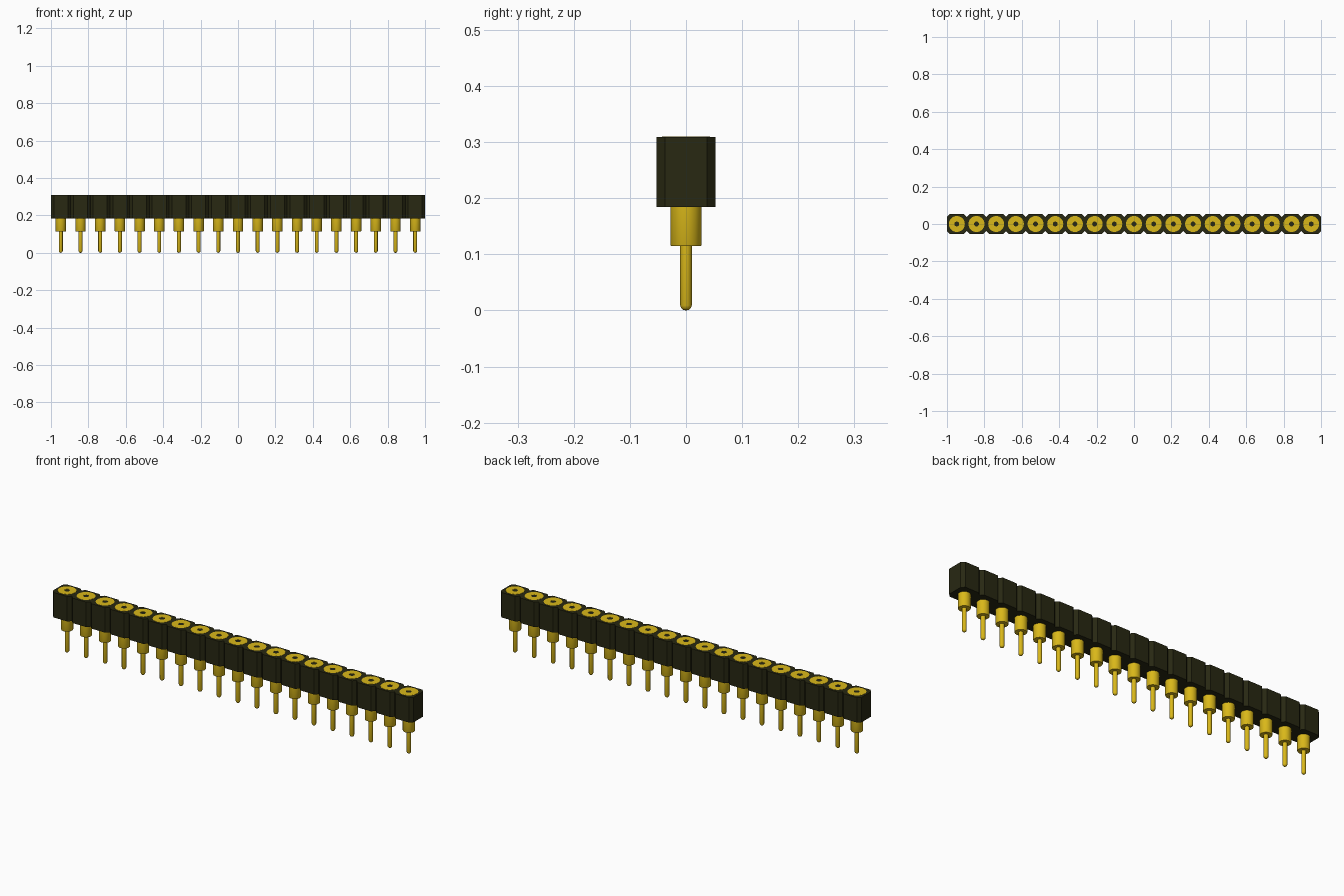
import bpy, bmesh, math

cube = bpy.data.objects.get("Cube")
if cube:
    bpy.data.objects.remove(cube, do_unlink=True)

COUNT = 19
PITCH = 2.0 / COUNT
HALF = PITCH / 2
CHAMFER = 0.015
BODY_BOTTOM, BODY_TOP = 0.184, 0.309


def make_material(name, color):
    mat = bpy.data.materials.new(name)
    mat.use_nodes = True
    mat.diffuse_color = color
    bsdf = mat.node_tree.nodes["Principled BSDF"]
    bsdf.inputs["Base Color"].default_value = color
    bsdf.inputs["Roughness"].default_value = 0.5
    return mat


def finish_mesh(bm, name, mat):
    bmesh.ops.recalc_face_normals(bm, faces=bm.faces[:])
    mesh = bpy.data.meshes.new(name)
    bm.to_mesh(mesh)
    bm.free()
    mesh.materials.append(mat)
    return mesh


def add_object(name, mesh, x=0.0):
    ob = bpy.data.objects.new(name, mesh)
    ob.location.x = x
    bpy.context.collection.objects.link(ob)
    return ob


def lathe(profile, segments):
    """Revolve (radius, height) points about z; zero radius closes the end."""
    bm = bmesh.new()
    rings = []
    for r, z in profile:
        n = segments if r > 0 else 1
        rings.append([bm.verts.new((r * math.cos(2 * math.pi * i / segments),
                                    r * math.sin(2 * math.pi * i / segments), z))
                      for i in range(n)])
    for a, b in zip(rings, rings[1:]):
        for i in range(segments):
            j = (i + 1) % segments
            corners = [a[i % len(a)], a[j % len(a)], b[j % len(b)], b[i % len(b)]]
            bm.faces.new(list(dict.fromkeys(corners)))
    return bm


black = make_material("black plastic", (0.021, 0.021, 0.006, 1))
gold = make_material("gold metal", (0.70, 0.48, 0.01, 1))

# Housing: a strip of chamfered square cells, notched at every joint
edge = []
for i in range(COUNT):
    x0 = -1 + i * PITCH
    edge += [(x0, -HALF + CHAMFER), (x0 + CHAMFER, -HALF), (x0 + PITCH - CHAMFER, -HALF)]
edge.append((1.0, -HALF + CHAMFER))
outline = edge + [(-x, -y) for x, y in edge]
bm = bmesh.new()
base = bm.faces.new([bm.verts.new((x, y, BODY_BOTTOM)) for x, y in outline])
ext = bmesh.ops.extrude_face_region(bm, geom=[base], use_keep_orig=True)
top = [g for g in ext["geom"] if isinstance(g, bmesh.types.BMVert)]
bmesh.ops.translate(bm, verts=top, vec=(0, 0, BODY_TOP - BODY_BOTTOM))
add_object("housing", finish_mesh(bm, "housing", black))

# Socket pin: rounded tail, collar, flush head and a blind hole in the top
pin_profile = [
    (0, 0), (0.005, 0.001), (0.0085, 0.004), (0.0105, 0.009),
    (0.0105, 0.115), (0.027, 0.115), (0.028, 0.117), (0.028, 0.195),
    (0.043, 0.195), (0.043, BODY_TOP + 0.0008),
    (0.013, BODY_TOP + 0.0008), (0.013, 0.25), (0, 0.25),
]
pin_mesh = finish_mesh(lathe(pin_profile, 20), "socket_pin", gold)
pins = [add_object(f"socket_pin_{i + 1}", pin_mesh, -1 + (i + 0.5) * PITCH)
        for i in range(COUNT)]

# Smooth the round walls while keeping the steps sharp
bpy.ops.object.select_all(action="DESELECT")
pins[0].select_set(True)
bpy.context.view_layer.objects.active = pins[0]
bpy.ops.object.shade_smooth_by_angle(angle=math.radians(35))
